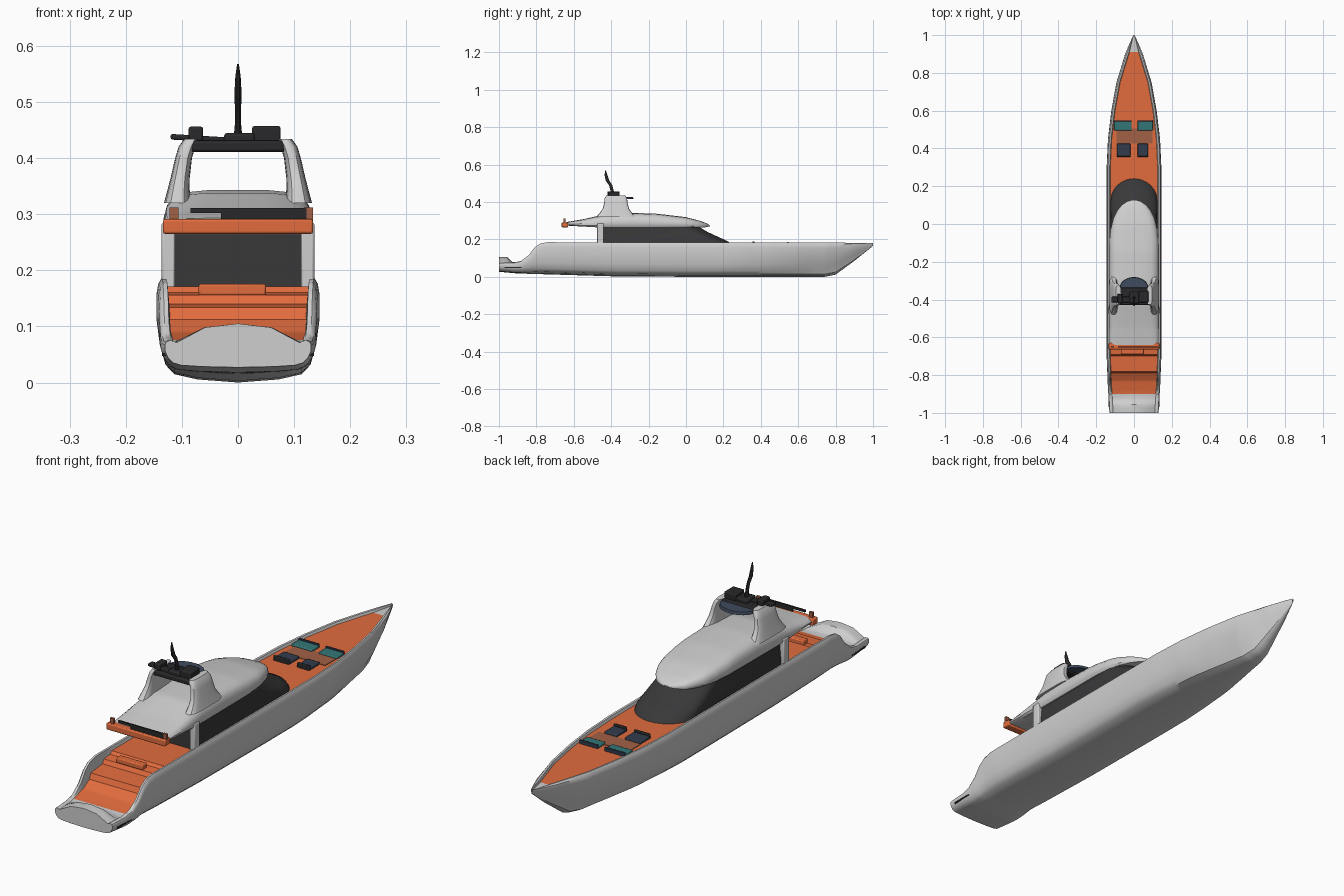
import bpy, bmesh, math

if "Cube" in bpy.data.objects:
    bpy.data.objects.remove(bpy.data.objects["Cube"])

def material(name, r, g, b):
    m = bpy.data.materials.new(name)
    m.diffuse_color = (r, g, b, 1)
    m.use_nodes = True
    m.node_tree.nodes["Principled BSDF"].inputs["Base Color"].default_value = m.diffuse_color
    return m

WHITE = material("gelcoat_white", .62, .62, .62)
ORANGE = material("deck_orange", .76, .15, .048)
GLASS = material("cabin_glass", .04, .04, .042)
BLACK = material("mast_black", .022, .022, .024)
NAVY = material("seat_navy", .032, .045, .075)
TEAL = material("sunbed_teal", .035, .18, .18)
BROWN = material("floor_brown", .36, .12, .06)
BLUE = material("hatch_blue", .05, .07, .11)

def finish(name, bm, mats, angle=35, bevel=0):
    bmesh.ops.recalc_face_normals(bm, faces=bm.faces[:])
    me = bpy.data.meshes.new(name)
    bm.to_mesh(me)
    bm.free()
    for m in mats:
        me.materials.append(m)
    ob = bpy.data.objects.new(name, me)
    bpy.context.collection.objects.link(ob)
    if bevel:
        b = ob.modifiers.new("bevel", 'BEVEL')
        b.width, b.segments = bevel, 2
    bpy.ops.object.select_all(action='DESELECT')
    ob.select_set(True)
    bpy.context.view_layer.objects.active = ob
    bpy.ops.object.shade_smooth_by_angle(angle=math.radians(angle))
    return ob

def loft(name, rings, mats, rule=None, angle=35):
    """Skin closed rings of points; rule(ring, segment) picks the material."""
    bm = bmesh.new()
    vs = [[bm.verts.new(p) for p in r] for r in rings]
    n = len(vs[0])
    for i in range(len(vs) - 1):
        for j in range(n):
            k = (j + 1) % n
            f = bm.faces.new((vs[i][j], vs[i][k], vs[i + 1][k], vs[i + 1][j]))
            f.material_index = rule(i, j) if rule else 0
    bm.faces.new(vs[0][::-1])
    bm.faces.new(vs[-1])
    return finish(name, bm, mats, angle)

def box(name, x0, x1, y0, y1, z0, z1, mat, bevel=0, tilt=0):
    bm = bmesh.new()
    bmesh.ops.create_cube(bm, size=1)
    for v in bm.verts:
        x = (x0 + x1) / 2 + v.co.x * (x1 - x0)
        v.co = (x, (y0 + y1) / 2 + v.co.y * (y1 - y0),
                (z0 + z1) / 2 + v.co.z * (z1 - z0) + tilt * v.co.x)
    return finish(name, bm, [mat], bevel=bevel)

def interp(table, t):
    for (a, u), (b, v) in zip(table, table[1:]):
        if t <= b:
            return u + (v - u) * max(0, t - a) / (b - a)
    return table[-1][1]

def mirror_ring(half, y):
    return [(x, y, z) for x, z in half] + [(-x, y, z) for x, z in half[-2:0:-1]]

# Hull with bulwark, swim platform and decks
width = [(-1, .13), (-.85, .139), (-.7, .145), (.3, .145), (.45, .138), (.6, .12),
         (.75, .093), (.9, .047), (.96, .022), (1, .003)]
sheer = [(-1, .075), (-.92, .076), (-.88, .086), (-.84, .117), (-.81, .157),
         (-.78, .178), (-.74, .185), (1, .182)]
keel = [(-1, .027), (-.9, .018), (-.4, .003), (0, 0), (.74, 0), (.8, .012), (.9, .085), (1, .165)]
deck = [(-1, .105), (-.955, .105), (-.93, .08), (-.9, .076), (-.83, .09), (-.79, .112),
        (-.78, .134), (-.7, .14), (-.69, .156), (-.65, .16), (-.64, .171), (1, .172)]
fullness = [(-1, 1), (.2, 1), (.5, .86), (.75, .6), (.9, .5), (1, .5)]

def hull_half(y):
    b, s, k = interp(width, y), interp(sheer, y), interp(keel, y)
    d, f = interp(deck, y), interp(fullness, y)
    h = s - k
    rim = min(.02, b * .45)
    edge = min(d, s - .004)
    return [(0, k), (b * .5 * f, k + .03 * h), (b * .78 * f, k + .08 * h),
            (b * .89 * f, k + .17 * h), (b * (.4 + .56 * f), k + .36 * h),
            (b * (.7 + .3 * f), k + .6 * h), (b, k + .85 * h), (b * .98, k + .95 * h),
            (b - rim * .4, s), (b - rim * .8, s - .001),
            (b - rim, edge), (b * .45, d - .2 * (d - edge)), (0, d)]

ys = sorted({round(-1 + i / 40, 4) for i in range(81)}
            | {p[0] for p in deck + sheer + keel} | {.91})
seg = 13

def hull_rule(i, j):
    m = min(j, 2 * seg - 3 - j)
    return 1 if m >= seg - 3 and -.905 < ys[i] < .905 else 0

loft("hull", [mirror_ring(hull_half(y), y) for y in ys], [WHITE, ORANGE], hull_rule)

# Glass cabin, raked and rounded at the front
def cabin_ring(z, yf, w):
    pts = [(-w, -.46, z), (w, -.46, z)]
    for i in range(17):
        a = math.pi * i / 16
        pts.append((w * math.cos(a), yf - .12 + .12 * math.sin(a), z))
    return pts

loft("cabin_glass", [cabin_ring(*r) for r in
     [(.165, .245, .124), (.188, .228, .124), (.21, .18, .122), (.24, .115, .119), (.285, .04, .115)]], [GLASS])
for s in (-1, 1):
    box("cabin_wing", s * .124 - .012, s * .124 + .012, -.475, -.44, .165, .285, WHITE, .004)

# Upper deck roof
r_w = [(-.64, .128), (-.5, .133), (-.1, .131), (-.03, .124), (.03, .109), (.07, .089), (.1, .066), (.12, .036), (.127, .012)]
r_top = [(-.64, .293), (-.55, .308), (-.47, .326), (-.42, .338), (-.3, .343), (-.15, .337),
         (0, .319), (.08, .298), (.115, .284), (.127, .275)]
r_bot = [(-.64, .274), (-.45, .263), (.1, .264), (.127, .27)]

def roof_half(y):
    w, t, b = interp(r_w, y), interp(r_top, y), interp(r_bot, y)
    h = t - b
    return [(0, b), (w * .93, b), (w * .99, b + .15 * h), (w, b + .4 * h), (w * .96, b + .65 * h),
            (w * .88, b + .84 * h), (w * .7, b + .95 * h), (w * .4, t), (0, t)]

rys = sorted({round(-.64 + i * .04, 3) for i in range(19)} | {p[0] for p in r_w + r_top})
loft("upper_deck_roof", [mirror_ring(roof_half(y), y) for y in rys], [WHITE])

# Aft balcony edge and rail
box("balcony_edge", -.134, .134, -.665, -.63, .265, .291, ORANGE, .004)
box("balcony_rail", -.03, .122, -.655, -.648, .288, .311, BLACK)
box("balcony_rail_short", -.085, -.03, -.655, -.648, .302, .311, BLACK)
for x in (-.11, .13):
    box("rail_post", x - .012, x + .004, -.655, -.645, .288, .312, BROWN)

# Radar arch legs
def leg_ring(s, z, hy, xc, hx, yc=-.375):
    pts = []
    for i in range(20):
        c, q = math.cos(math.tau * i / 20), math.sin(math.tau * i / 20)
        pts.append((s * xc + hx * math.copysign(abs(c) ** .6, c),
                    yc + hy * math.copysign(abs(q) ** .6, q), z))
    return pts

for s in (-1, 1):
    loft("arch_leg", [leg_ring(s, *r) for r in
         [(.32, .105, .108, .024), (.342, .086, .106, .02), (.365, .07, .103, .017),
          (.4, .062, .097, .015), (.42, .06, .091, .015), (.434, .052, .083, .013)]], [WHITE])

# Arch top, hatch and radar gear
box("arch_top", -.085, .085, -.43, -.335, .411, .431, BLACK, .005)
bm = bmesh.new()
bmesh.ops.create_cone(bm, cap_ends=True, segments=32, radius1=.075, radius2=.072, depth=.012)
for v in bm.verts:
    v.co = (v.co.x, v.co.y * .72 - .335, v.co.z + .422)
finish("arch_hatch", bm, [BLUE])
box("radar_bar", -.12, -.02, -.415, -.385, .43, .44, BLACK, .003, -.006)
box("radar_pod", -.088, -.062, -.42, -.37, .43, .456, BLACK, .004)
box("radar_box", .025, .076, -.415, -.355, .428, .457, BLACK, .004)
box("radar_base", -.025, .03, -.42, -.36, .425, .445, BLACK, .006)

# Bent antenna mast
mast = []
for z, y, r in [(.425, -.39, .011), (.46, -.395, .007), (.49, -.403, .007), (.515, -.42, .008),
                (.545, -.428, .006), (.568, -.43, .002)]:
    mast.append([(r * .8 * math.cos(math.tau * i / 10), y + r * 1.3 * math.sin(math.tau * i / 10), z)
                 for i in range(10)])
loft("antenna_mast", mast, [BLACK])

# Foredeck lounge
box("lounge_floor", -.092, .098, .425, .505, .168, .174, BROWN)
for x0, x1 in ((-.105, -.012), (.018, .1)):
    box("sunbed", x0, x1, .495, .545, .168, .181, TEAL, .004)
    box("sunbed_back", x0, x1, .54, .548, .168, .187, NAVY, .002)
for x0, x1 in ((-.09, -.018), (.018, .074)):
    box("seat", x0, x1, .36, .425, .168, .182, NAVY, .004)
    box("seat_back", x0, x1, .355, .366, .168, .19, BLACK, .003)

# Low steps across the aft deck
box("aft_bench", -.07, .05, -.69, -.66, .155, .176, ORANGE, .004)

# Dark hull fittings: stern slots
for s in (-1, 1):
    box("stern_slot", s * .13 - .005, s * .13 + .005, -.97, -.88, .047, .053, BLACK)
